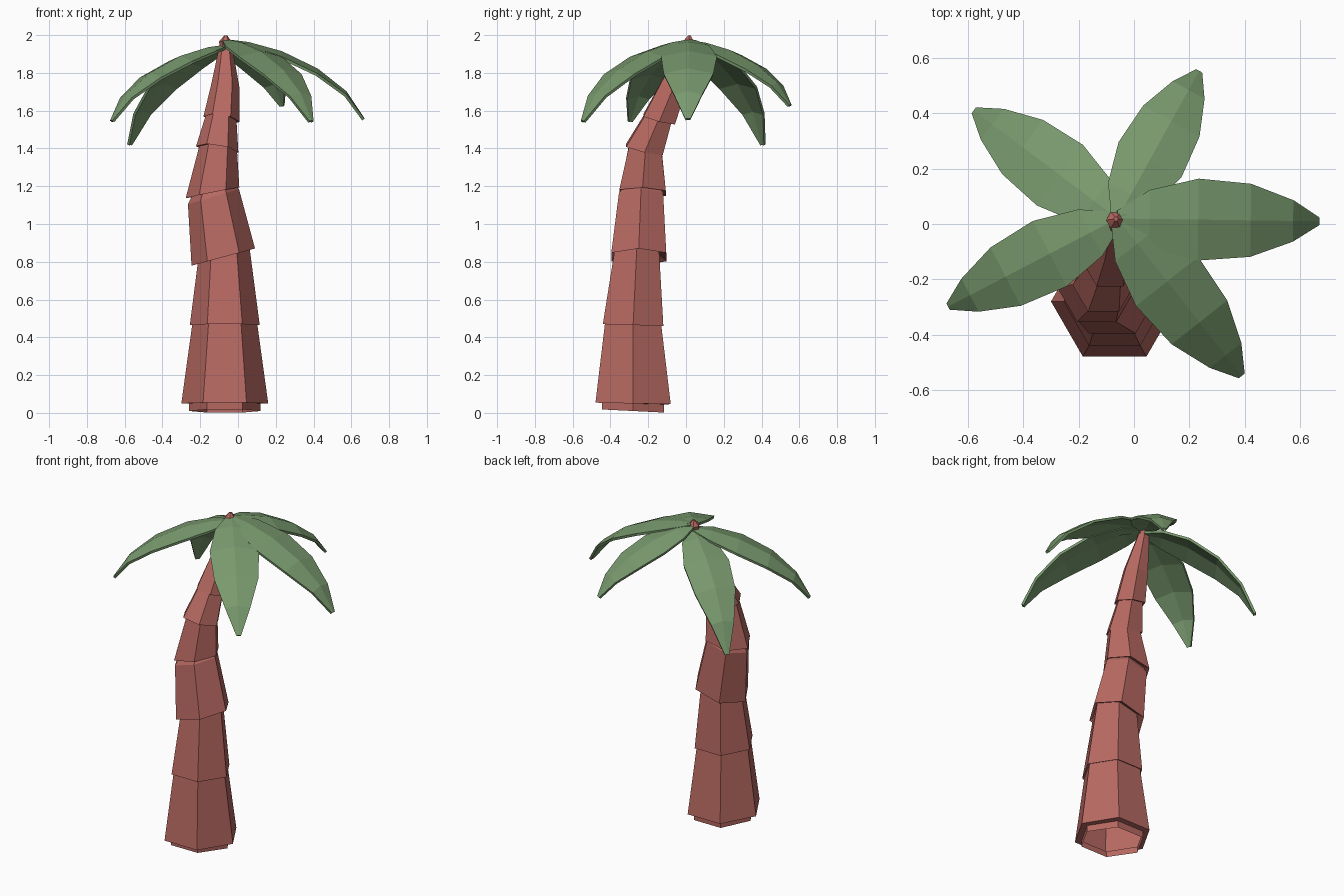
import bpy, bmesh, math
from mathutils import Vector

if "Cube" in bpy.data.objects:
    bpy.data.objects.remove(bpy.data.objects["Cube"])


def material(name, color):
    m = bpy.data.materials.new(name)
    m.diffuse_color = (*color, 1)
    m.use_nodes = True
    m.node_tree.nodes["Principled BSDF"].inputs["Base Color"].default_value = m.diffuse_color
    return m


BARK = material("reddish bark", (0.47, 0.14, 0.12))
GREEN = material("palm green", (0.19, 0.32, 0.155))


def finish(bm, name, mat):
    bmesh.ops.recalc_face_normals(bm, faces=bm.faces)
    me = bpy.data.meshes.new(name)
    bm.to_mesh(me)
    bm.free()
    me.materials.append(mat)
    ob = bpy.data.objects.new(name, me)
    bpy.context.collection.objects.link(ob)
    return ob


def bridge(bm, a, b, closed):
    n = len(a)
    for i in range(n if closed else n - 1):
        j = (i + 1) % n
        bm.faces.new((a[i], a[j], b[j], b[i]))


def hex_loft(name, rings, cap_end=True):
    """Six-sided loft; ring = x, y, z, radius, slope along x, slope along y."""
    bm = bmesh.new()
    loops = []
    for x, y, z, r, sx, sy in rings:
        loop = []
        for i in range(6):
            dx, dy = r * math.cos(i * math.pi / 3), r * math.sin(i * math.pi / 3)
            loop.append(bm.verts.new((x + dx, y + dy, z + sx * dx + sy * dy)))
        loops.append(loop)
    for a, b in zip(loops, loops[1:]):
        bridge(bm, a, b, True)
    if cap_end:
        bm.faces.new(loops[-1])
    return finish(bm, name, BARK)


# trunk: overlapping tapered segments, open underneath
hex_loft("trunk", [
    (-0.07, -0.28, 0.01, 0.19, 0, -0.05),
    (-0.07, -0.28, 0.05, 0.19, 0, -0.03),
    (-0.07, -0.28, 0.05, 0.23, 0, -0.02),
    (-0.07, -0.28, 0.47, 0.172, 0, -0.03),
    (-0.07, -0.28, 0.465, 0.185, 0, -0.03),
    (-0.075, -0.26, 0.85, 0.135, 0.25, 0),
    (-0.078, -0.25, 0.825, 0.168, 0.27, 0.0),
    (-0.13, -0.238, 1.145, 0.135, 0.30, 0.0),
    (-0.13, -0.235, 1.175, 0.115, 0.25, 0.0),
    (-0.135, -0.23, 1.165, 0.142, 0.2, -0.02),
    (-0.105, -0.215, 1.40, 0.10, -0.12, -0.2),
    (-0.11, -0.22, 1.395, 0.112, -0.15, -0.22),
    (-0.09, -0.148, 1.56, 0.082, -0.15, -0.24),
    (-0.087, -0.142, 1.555, 0.096, -0.15, -0.25),
    (-0.068, -0.065, 1.73, 0.075, -0.05, -0.35),
    (-0.065, 0.01, 1.94, 0.034, 0, -0.3),
])

# small bud at the crown
hex_loft("crown_bud", [
    (-0.068, 0.008, 1.91, 0.022, 0, 0),
    (-0.067, 0.014, 1.965, 0.034, 0, -0.1),
    (-0.065, 0.018, 1.998, 0.008, 0, 0),
])

# leaf stations: distance fraction, half width, drop fraction, edge sag
STATIONS = [(0.0, 0.03, 0.0, 0.004), (0.16, 0.105, 0.035, 0.018),
            (0.40, 0.148, 0.15, 0.028), (0.66, 0.132, 0.37, 0.026),
            (0.87, 0.075, 0.66, 0.016), (1.0, 0.014, 1.0, 0.003)]


def leaf(name, angle, length, top, drop, width):
    a = math.radians(angle)
    along = Vector((math.cos(a), math.sin(a), 0))
    side = Vector((-along.y, along.x, 0))
    bm = bmesh.new()
    rows = []
    for t, w, d, sag in STATIONS:
        mid = Vector((-0.06, 0.02, top - drop * d)) + along * length * t
        rows.append([bm.verts.new(mid + side * w * width * s - Vector((0, 0, sag * abs(s))))
                     for s in (-1, 0, 1)])
    for p, q in zip(rows, rows[1:]):
        bridge(bm, p, q, False)
    ob = finish(bm, name, GREEN)
    if ob.data.polygons[0].normal.z < 0:
        ob.data.flip_normals()
    mod = ob.modifiers.new("thickness", "SOLIDIFY")
    mod.thickness = 0.015
    mod.offset = -1


# five drooping leaves around the crown
for name, *args in [
    ("leaf_right", -0.8, 0.73, 1.978, 0.418, 1.0),
    ("leaf_back_right", 61, 0.61, 1.972, 0.34, 0.88),
    ("leaf_back_left", 143, 0.65, 1.945, 0.52, 0.93),
    ("leaf_front_left", 207.5, 0.69, 1.95, 0.40, 0.90),
    ("leaf_front_right", -51.7, 0.725, 1.978, 0.43, 0.97),
]:
    leaf(name, *args)
